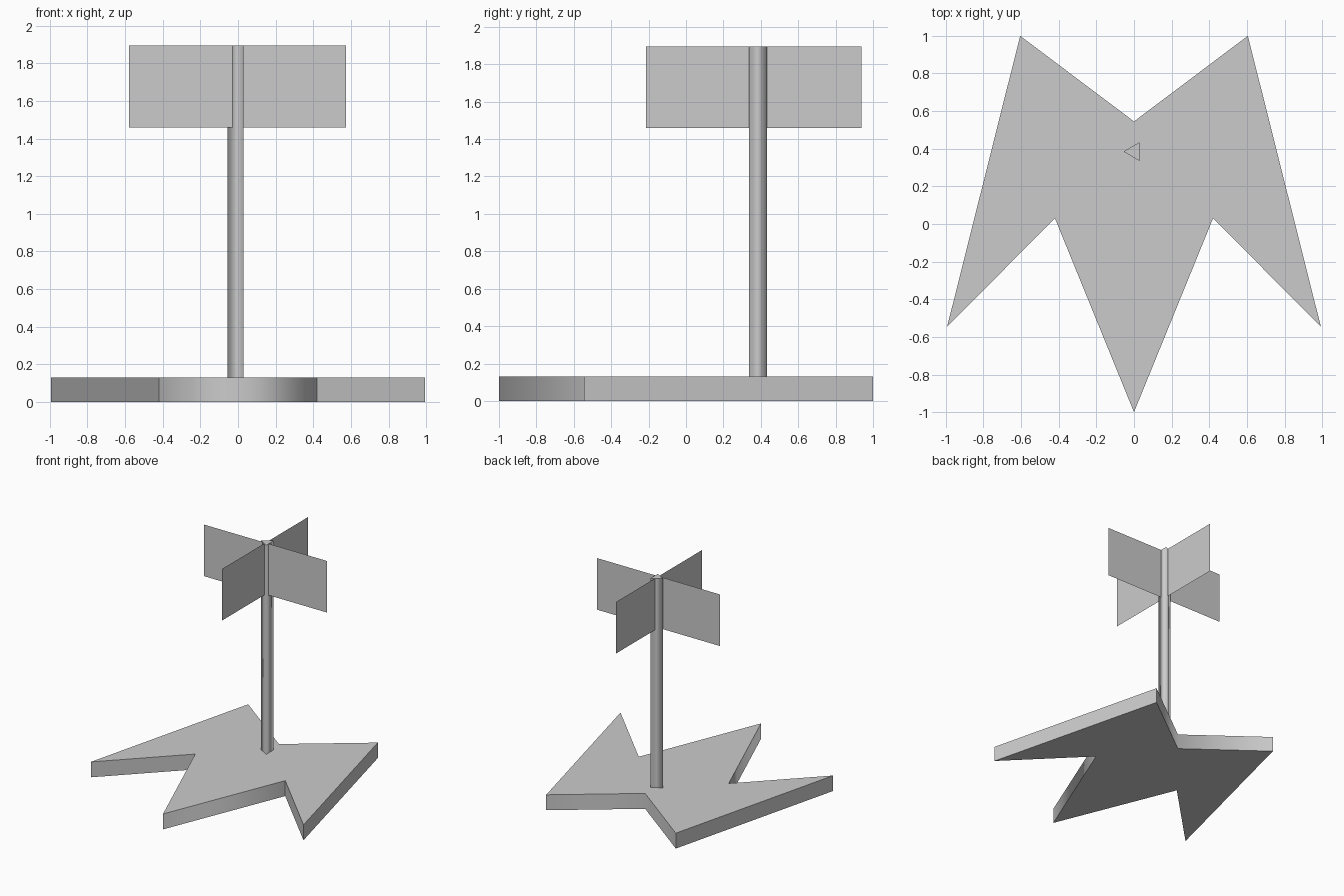
import bpy, bmesh

if "Cube" in bpy.data.objects:
    bpy.data.objects.remove(bpy.data.objects["Cube"])


def prism(name, outline, z0, z1, is_smooth):
    """Extrude an outline; is_smooth(x, y) picks the soft vertical edges."""
    bm = bmesh.new()
    face = bm.faces.new([bm.verts.new((x, y, z0)) for x, y in outline])
    top = bmesh.ops.extrude_face_region(bm, geom=[face])["geom"]
    bmesh.ops.translate(bm, vec=(0, 0, z1 - z0),
                        verts=[v for v in top if isinstance(v, bmesh.types.BMVert)])
    bmesh.ops.recalc_face_normals(bm, faces=bm.faces)
    for f in bm.faces:
        f.smooth = True
    for e in bm.edges:
        a, b = (v.co for v in e.verts)
        vertical = abs(a.z - b.z) > 0.01
        e.smooth = vertical and is_smooth(a.x, a.y)
    return finish(name, bm)


def finish(name, bm):
    mesh = bpy.data.meshes.new(name)
    bm.to_mesh(mesh)
    bm.free()
    obj = bpy.data.objects.new(name, mesh)
    bpy.context.collection.objects.link(obj)
    return obj


def blade(name, start, end, z0, z1):
    """Thin upright sheet between two ground points."""
    bm = bmesh.new()
    corners = [(*start, z0), (*end, z0), (*end, z1), (*start, z1)]
    bm.faces.new([bm.verts.new(c) for c in corners])
    return finish(name, bm)


BASE_TOP, BLADE_LOW, TOP = 0.13, 1.46, 1.895

# Five-pointed base slab, mirrored from its right half
right = [(0.42, 0.03), (0.993, -0.545), (0.605, 1.0)]
left = [(-x, y) for x, y in reversed(right)]
prism("base", [(0, -1.0)] + right + [(0, 0.545)] + left, 0, BASE_TOP,
      lambda x, y: abs(x) < 0.01)

# Three-sided post with soft vertical edges
prism("post", [(-0.056, 0.385), (0.028, 0.336), (0.028, 0.434)], BASE_TOP, TOP,
      lambda x, y: True)

# Two crossed sheets forming the four blades
CX, CY, R = -0.002, 0.363, 0.576
blade("side_blades", (CX - R, CY + 0.006), (CX + R, CY + 0.006), BLADE_LOW, TOP)
blade("front_back_blades", (CX, CY - R), (CX, CY + R), BLADE_LOW, TOP)
